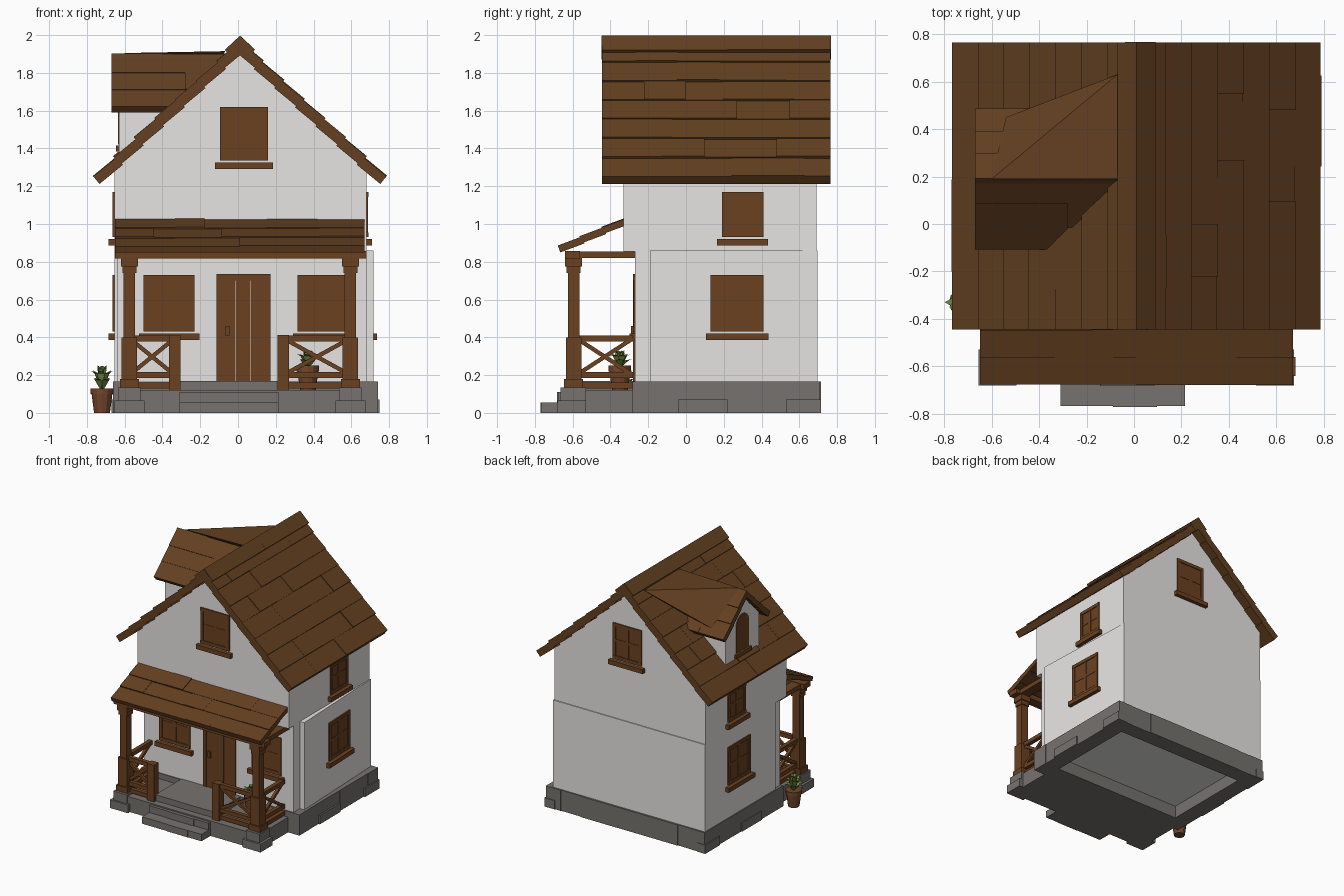
import bpy, bmesh, math, random
from mathutils import Vector, Matrix

random.seed(4)
cube = bpy.data.objects.get("Cube")
if cube:
    bpy.data.objects.remove(cube)


def material(name, rgb):
    m = bpy.data.materials.new(name)
    m.use_nodes = True
    m.diffuse_color = (*rgb, 1)
    b = m.node_tree.nodes["Principled BSDF"]
    b.inputs["Base Color"].default_value = (*rgb, 1)
    b.inputs["Roughness"].default_value = 0.9
    return m


WOOD = material("wood", (0.145, 0.053, 0.015))
ROOF = material("roof wood", (0.125, 0.051, 0.015))
PLASTER = material("plaster", (0.88, 0.865, 0.845))
STONE = material("stone", (0.18, 0.17, 0.157))
CLAY = material("clay", (0.17, 0.06, 0.024))
LEAF = material("leaf", (0.18, 0.28, 0.055))

X, Y, Z = Vector((1, 0, 0)), Vector((0, 1, 0)), Vector((0, 0, 1))


def finish(name, bm, mat):
    bmesh.ops.recalc_face_normals(bm, faces=bm.faces[:])
    me = bpy.data.meshes.new(name)
    bm.to_mesh(me)
    bm.free()
    me.materials.append(mat)
    ob = bpy.data.objects.new(name, me)
    bpy.context.collection.objects.link(ob)
    return ob


def add_box(bm, x0, x1, y0, y1, z0, z1, frame=Matrix()):
    c = Vector((x0 + x1, y0 + y1, z0 + z1)) / 2
    size = Matrix.Diagonal((x1 - x0, y1 - y0, z1 - z0, 1))
    bmesh.ops.create_cube(bm, size=1, matrix=frame @ Matrix.Translation(c) @ size)


def boxes(name, mat, *dims, frame=Matrix()):
    bm = bmesh.new()
    for d in dims:
        add_box(bm, *d, frame=frame)
    return finish(name, bm, mat)


def axes(origin, a, b, c):
    m = Matrix((a, b, c)).transposed().to_4x4()
    m.translation = origin
    return m


def prism(name, mat, profile, frame, depth):
    """Extrude a flat profile along the frame's third axis."""
    bm = bmesh.new()
    f = bm.faces.new([bm.verts.new(frame @ Vector((a, b, 0))) for a, b in profile])
    ext = bmesh.ops.extrude_face_region(bm, geom=[f])
    verts = [v for v in ext["geom"] if isinstance(v, bmesh.types.BMVert)]
    bmesh.ops.translate(bm, verts=verts, vec=frame.to_3x3() @ Vector((0, 0, depth)))
    return finish(name, bm, mat)


def courses(name, mat, start, u, v, length, drop, rows, thick, piece=0.3, tilt=0.0, jitter=0.004):
    """Rows of boards or blocks over a rectangle, cut at random lengths."""
    bm = bmesh.new()
    v = v.normalized()
    h = drop / rows
    for r in range(rows):
        n = v.cross(u)
        down = (v + n * tilt).normalized()
        frame = axes(Vector(start) + v * h * r, u, down, down.cross(u))
        at = 0
        while at < length - 0.001:
            end = at + piece * random.uniform(0.6, 1.4)
            if end > length - piece * 0.4:
                end = length
            add_box(bm, at, end, 0, h + (0.012 if tilt else 0),
                    -thick, random.uniform(-jitter, jitter), frame)
            at = end
    return finish(name, bm, mat)


def beams(name, mat, thick, *pairs):
    """Square bars between pairs of points."""
    bm = bmesh.new()
    for p, q in pairs:
        p, q = Vector(p), Vector(q)
        d = (q - p).normalized()
        side = d.cross(Z if abs(d.z) < 0.9 else Y).normalized()
        add_box(bm, -thick / 2, thick / 2, -thick / 2, thick / 2, 0, (q - p).length,
                axes(p, side, d.cross(side), d))
    return finish(name, bm, mat)


def facing(x, y, z, degrees):
    return Matrix.Translation((x, y, z)) @ Matrix.Rotation(math.radians(degrees), 4, "Z")


def window(name, x, y, z, degrees, w, h):
    """Nearly flush framed window with crossed bars and a sill; z is the bottom of the frame."""
    a, t = w / 2, 0.026
    boxes(name, WOOD,
          (-a, a, -0.003, 0.02, 0, h),
          (-a, t - a, -0.009, 0, 0, h), (a - t, a, -0.009, 0, 0, h),
          (-a, a, -0.01, 0, 0, t), (-a, a, -0.01, 0, h - t, h),
          (-t / 2, t / 2, -0.007, 0, 0, h), (-a, a, -0.006, 0, h * 0.48, h * 0.48 + t * 0.8),
          (-a - 0.025, a + 0.025, -0.03, 0.01, -0.045, -0.01),
          frame=facing(x, y, z, degrees))


def railing(name, p, q):
    """Rails with a diagonal cross between two floor points."""
    p, q = Vector(p), Vector(q)
    lo, hi = Z * 0.2, Z * 0.395
    beams(name + "_rails", WOOD, 0.032, (p + lo, q + lo), (p + hi, q + hi), (p + Z * 0.145, q + Z * 0.145))
    beams(name + "_cross", WOOD, 0.022, (p + lo, q + hi), (p + hi, q + lo))


def plant(name, x, y, z, r, h, leaf):
    """Tapered pot with a rim and a rosette of arching pointed leaves."""
    bm = bmesh.new()
    for r1, r2, z0, z1 in ((r * 0.7, r * 0.92, 0, h * 0.78), (r, r, h * 0.76, h)):
        bmesh.ops.create_cone(bm, cap_ends=True, segments=12, radius1=r1, radius2=r2, depth=z1 - z0,
                              matrix=Matrix.Translation((x, y, z + (z0 + z1) / 2)))
    finish(name + "_pot", bm, CLAY)
    bm = bmesh.new()
    for i in range(18):
        reach, rise = ((r * 1.3, leaf * 0.5), (r * 1.05, leaf * 0.8), (r * 0.45, leaf))[i % 3]
        f = facing(x, y, z + h - 0.01, i * 20)
        pts = [(0, -0.008, 0), (0, 0.008, 0), (reach * 0.55, 0.02, rise * 0.85),
               (reach * 0.55, -0.02, rise * 0.85), (reach, 0, rise)]
        vs = [bm.verts.new(f @ Vector(c)) for c in pts]
        bm.faces.new(vs[:4])
        bm.faces.new((vs[3], vs[2], vs[4]))
    finish(name + "_leaves", bm, LEAF)


# Walls: lower storey with one slanting side, front bay, gabled upper storey
plan = [(-0.655, -0.19), (0.718, -0.19), (0.685, 0.697), (-0.655, 0.697)]
prism("lower_walls", PLASTER, plan, axes((0, 0, 0.1), X, Y, Z), 0.76)
boxes("front_wall", PLASTER, (-0.64, 0.68, -0.27, -0.18, 0.1, 0.86))
gable = [(-0.655, 0.855), (0.68, 0.855), (0.68, 1.3), (0.01, 1.91), (-0.655, 1.3)]
prism("upper_walls", PLASTER, gable, axes((0, -0.33, 0), X, Z, Y), 1.02)

# Stone base ring, open underneath
top = 0.165
for side, start, u, length in (
        ("front", (-0.66, -0.28, top), X, 1.4), ("left", (0.74, -0.28, top), Y, 0.99),
        ("back", (0.74, 0.71, top), -X, 1.4), ("right", (-0.66, 0.71, top), -Y, 0.99)):
    courses("base_" + side, STONE, start, u, -Z, length, top, 1, 0.13, piece=0.42)
boxes("base_blocks", STONE, (0.66, 0.75, 0.53, 0.715, 0, 0.07), (0.7, 0.75, -0.04, 0.22, 0, 0.07),
      (-0.67, -0.6, 0.53, 0.715, 0, 0.07), (-0.67, -0.62, 0.0, 0.25, 0, 0.07))

# Porch floor, post footings and steps
boxes("porch_floor", STONE, (-0.62, 0.64, -0.655, -0.27, 0, 0.12))
for s in (-1, 1):
    c = 0.01 + s * 0.585
    boxes("post_footing", STONE, (c - 0.08, c + 0.08, -0.68, -0.53, 0, 0.065),
          (c - 0.06, c + 0.06, -0.665, -0.53, 0.06, 0.135))
for y, z, back in ((-0.77, 0.055, -0.6), (-0.68, 0.11, -0.5), (-0.6, 0.168, -0.27)):
    courses("step", STONE, (-0.31, y, z), X, -Z, 0.525, z, 1, back - y, piece=0.17, jitter=0.003)

# Main roof boards and ridge cap
for s in (-1, 1):
    y0 = -0.445 if s > 0 else 0.765
    slope = Vector((s * 0.77, 0, -0.715))
    courses("roof_slope", ROOF, (0.01, y0, 1.965), Y * s, slope, 1.21, 1.042, 7, 0.056, 0.28, 0.06)
    courses("ridge_cap", ROOF, (0.01, y0, 1.997), Y * s, slope, 1.212, 0.11, 1, 0.07, 0.6, 0, 0.001)

# Dormer on the right slope
dormer = [(-0.02, 1.3), (0.4, 1.3), (0.4, 1.64), (0.19, 1.85), (-0.02, 1.64)]
prism("dormer_walls", PLASTER, dormer, axes((-0.63, 0, 0), Y, Z, X), 0.4)
for s in (-1, 1):
    courses("dormer_roof", ROOF, (-0.67 if s < 0 else -0.06, 0.19, 1.9), X * -s, Vector((0, s * 0.29, -0.28)),
            0.61, 0.395, 3, 0.042, 0.3, 0.05)
arch = [(0.11, 1.42), (0.27, 1.42)] + [
    (0.19 + 0.08 * math.cos(a), 1.63 + 0.08 * math.sin(a)) for a in (math.pi * i / 8 for i in range(9))]
prism("dormer_window", WOOD, arch, axes((-0.635, 0, 0), Y, Z, X), 0.02)
boxes("dormer_sill", WOOD, (-0.645, -0.62, 0.09, 0.29, 1.385, 1.415))

# Broad sheet joining the dormer's rear slope to the main ridge
bm = bmesh.new()
for corner in ((-0.6, 0.19, 1.905), (-0.07, 0.19, 1.915), (-0.07, 0.63, 1.912), (-0.54, 0.45, 1.665),
               (-0.1, 0.4, 1.72)):
    bm.verts.new(corner)
bmesh.ops.convex_hull(bm, input=bm.verts[:])
finish("dormer_saddle", bm, ROOF)

# Porch roof, beams and posts
courses("porch_roof", ROOF, (-0.65, -0.32, 1.03), X, Vector((0, -0.36, -0.155)), 1.32, 0.375, 3, 0.036, 0.26, 0.05)
boxes("porch_beams", WOOD, (-0.65, 0.68, -0.64, -0.56, 0.818, 0.858),
      (-0.62, -0.54, -0.6, -0.26, 0.82, 0.855), (0.565, 0.645, -0.6, -0.26, 0.82, 0.855))
for s in (-1, 1):
    c = 0.01 + s * 0.585
    bm = bmesh.new()
    for half, z0, z1 in ((0.03, 0.13, 0.82), (0.045, 0.775, 0.82), (0.037, 0.74, 0.78),
                         (0.05, 0.13, 0.18), (0.041, 0.18, 0.4)):
        add_box(bm, c - half, c + half, -0.595 - half, -0.595 + half, z0, z1)
    finish("porch_post", bm, WOOD)
    inner = -0.335 if s < 0 else 0.24
    boxes("newel_post", WOOD, (inner - 0.03, inner + 0.03, -0.625, -0.565, 0.12, 0.412))
    railing("front_railing", (c, -0.595, 0), (inner, -0.595, 0))
    railing("side_railing", (c, -0.58, 0), (c, -0.28, 0))

# Door with planks, frame and knob
boxes("door", WOOD, *[(-0.09 + i * 0.079, -0.013 + i * 0.079, -0.274, -0.26, 0.165, 0.705) for i in range(3)],
      (-0.115, -0.085, -0.28, -0.26, 0.165, 0.735), (0.143, 0.173, -0.28, -0.26, 0.165, 0.735),
      (-0.115, 0.173, -0.279, -0.26, 0.7, 0.735),
      (-0.065, -0.045, -0.29, -0.27, 0.41, 0.46))

# Windows on every side
window("front_right_window", -0.365, -0.27, 0.43, 0, 0.27, 0.3)
window("front_left_window", 0.445, -0.27, 0.43, 0, 0.26, 0.3)
window("front_gable_window", 0.032, -0.33, 1.335, 0, 0.255, 0.285)
window("back_gable_window", 0.032, 0.69, 1.335, 180, 0.255, 0.285)
window("left_lower_window", 0.701, 0.27, 0.43, 92.1, 0.28, 0.3)
window("right_lower_window", -0.655, 0.27, 0.43, -90, 0.28, 0.3)
window("left_upper_window", 0.68, 0.3, 0.93, 90, 0.22, 0.24)
window("right_upper_window", -0.655, 0.3, 0.93, -90, 0.22, 0.24)

# Potted plants
plant("side_plant", -0.72, -0.33, 0, 0.06, 0.13, 0.13)
plant("porch_plant", 0.37, -0.35, 0.12, 0.06, 0.13, 0.09)
